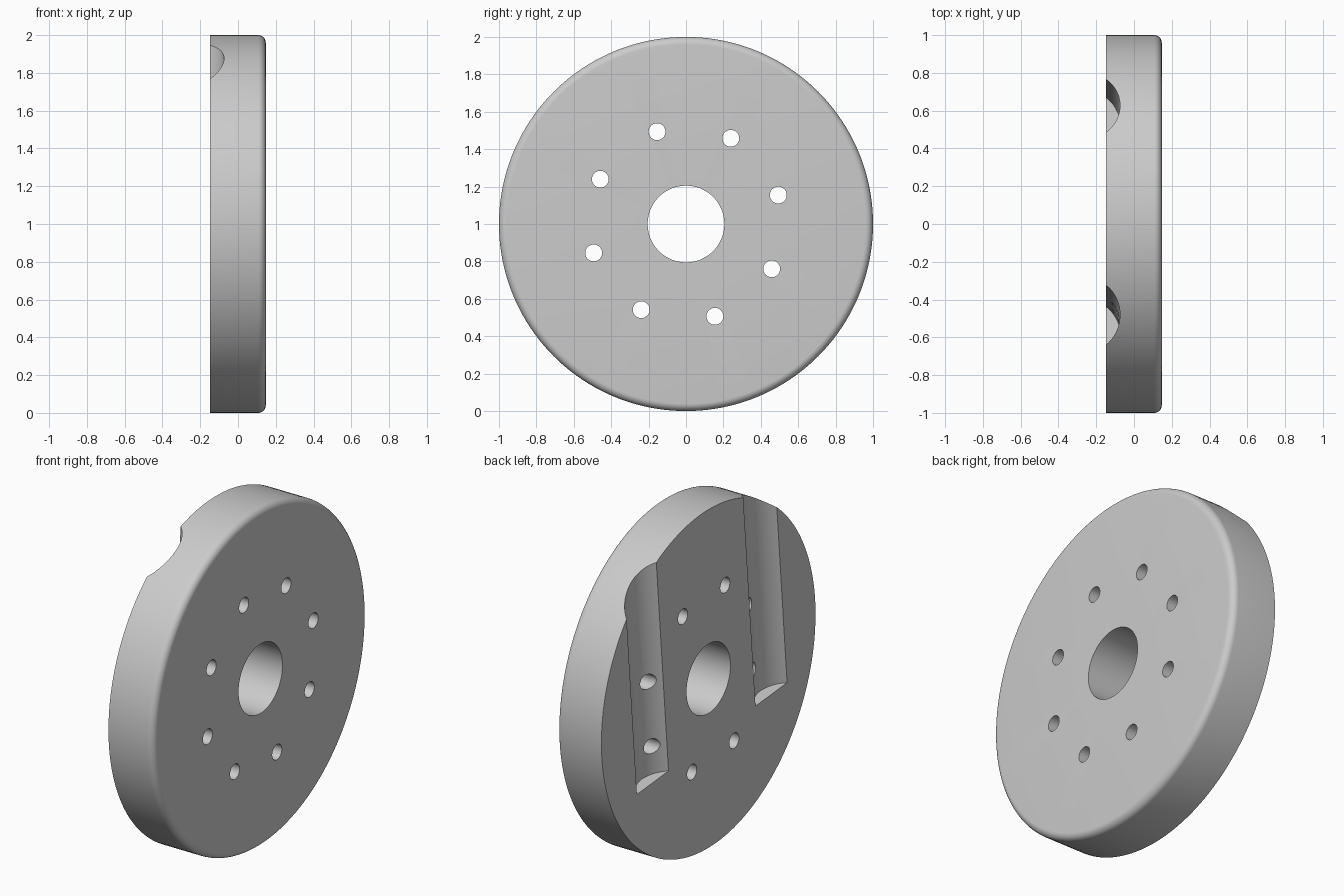
import bpy
from math import sin, cos, pi, radians
from mathutils import Matrix, Vector

if "Cube" in bpy.data.objects:
    bpy.data.objects.remove(bpy.data.objects["Cube"], do_unlink=True)

HALF = 0.147       # half thickness of the disc
FILLET = 0.04      # rounded rim edge on the +x side
BORE = 0.205       # centre hole radius
TILT = radians(5.1)
SEGMENTS = 160
CENTRE = Vector((0, 0, 1))

grey = bpy.data.materials.new("light grey metal")
grey.use_nodes = True
colour = (0.6, 0.6, 0.6, 1)
grey.diffuse_color = colour
grey.node_tree.nodes["Principled BSDF"].inputs["Base Color"].default_value = colour


def lathe(name, profile):
    """Revolve a closed (x, radius) profile around the x axis."""
    n = len(profile)
    verts = []
    for s in range(SEGMENTS):
        a = 2 * pi * s / SEGMENTS
        verts += [(x, r * cos(a), 1 + r * sin(a)) for x, r in profile]
    faces = []
    for s in range(SEGMENTS):
        t = (s + 1) % SEGMENTS
        for i in range(n):
            j = (i + 1) % n
            faces.append((s * n + i, s * n + j, t * n + j, t * n + i))
    mesh = bpy.data.meshes.new(name)
    mesh.from_pydata(verts, [], faces)
    obj = bpy.data.objects.new(name, mesh)
    bpy.context.collection.objects.link(obj)
    bpy.context.view_layer.objects.active = obj
    obj.select_set(True)
    bpy.ops.object.mode_set(mode='EDIT')
    bpy.ops.mesh.select_all(action='SELECT')
    bpy.ops.mesh.normals_make_consistent(inside=False)
    bpy.ops.object.mode_set(mode='OBJECT')
    return obj


def cut(target, radius, length, sides, location, rotation):
    """Subtract a cylinder from the target."""
    bpy.ops.mesh.primitive_cylinder_add(vertices=sides, radius=radius, depth=length,
                                        location=location, rotation=rotation)
    cutter = bpy.context.object
    cutter.hide_render = True
    mod = target.modifiers.new("cut", 'BOOLEAN')
    mod.operation = 'DIFFERENCE'
    mod.solver = 'EXACT'
    mod.object = cutter
    bpy.context.view_layer.objects.active = target
    bpy.ops.object.modifier_apply(modifier=mod.name)
    bpy.data.objects.remove(cutter, do_unlink=True)


# Disc with centre bore and one rounded rim edge
rim = [(HALF - FILLET + FILLET * sin(a), 1 - FILLET + FILLET * cos(a))
       for a in (pi / 2 * i / 8 for i in range(9))]
disc = lathe("disc", [(-HALF, BORE), (-HALF, 1)] + rim + [(HALF, BORE)])
disc.data.materials.append(grey)

# Two round-bottomed grooves on the -x side, open at the upper rim
across = Vector((0, cos(TILT), -sin(TILT)))
along = Vector((0, sin(TILT), cos(TILT)))
GROOVE_R, GROOVE_END, GROOVE_LEN = 0.187, -0.368, 1.8
for side in (1, -1):
    middle = (CENTRE + across * 0.556 * side + along * (GROOVE_END + GROOVE_LEN / 2)
              + Vector((-0.074 - GROOVE_R, 0, 0)))
    cut(disc, GROOVE_R, GROOVE_LEN, 96, middle, (-TILT, 0, 0))

# Ring of eight bolt holes
for i in range(8):
    a = radians(17.4 + 45 * i)
    spot = CENTRE + Vector((0, cos(a), sin(a))) * 0.517
    cut(disc, 0.045, 1, 40, spot, (0, pi / 2, 0))

bpy.ops.object.select_all(action='DESELECT')
disc.select_set(True)
bpy.context.view_layer.objects.active = disc
bpy.ops.object.shade_smooth_by_angle(angle=radians(30))
